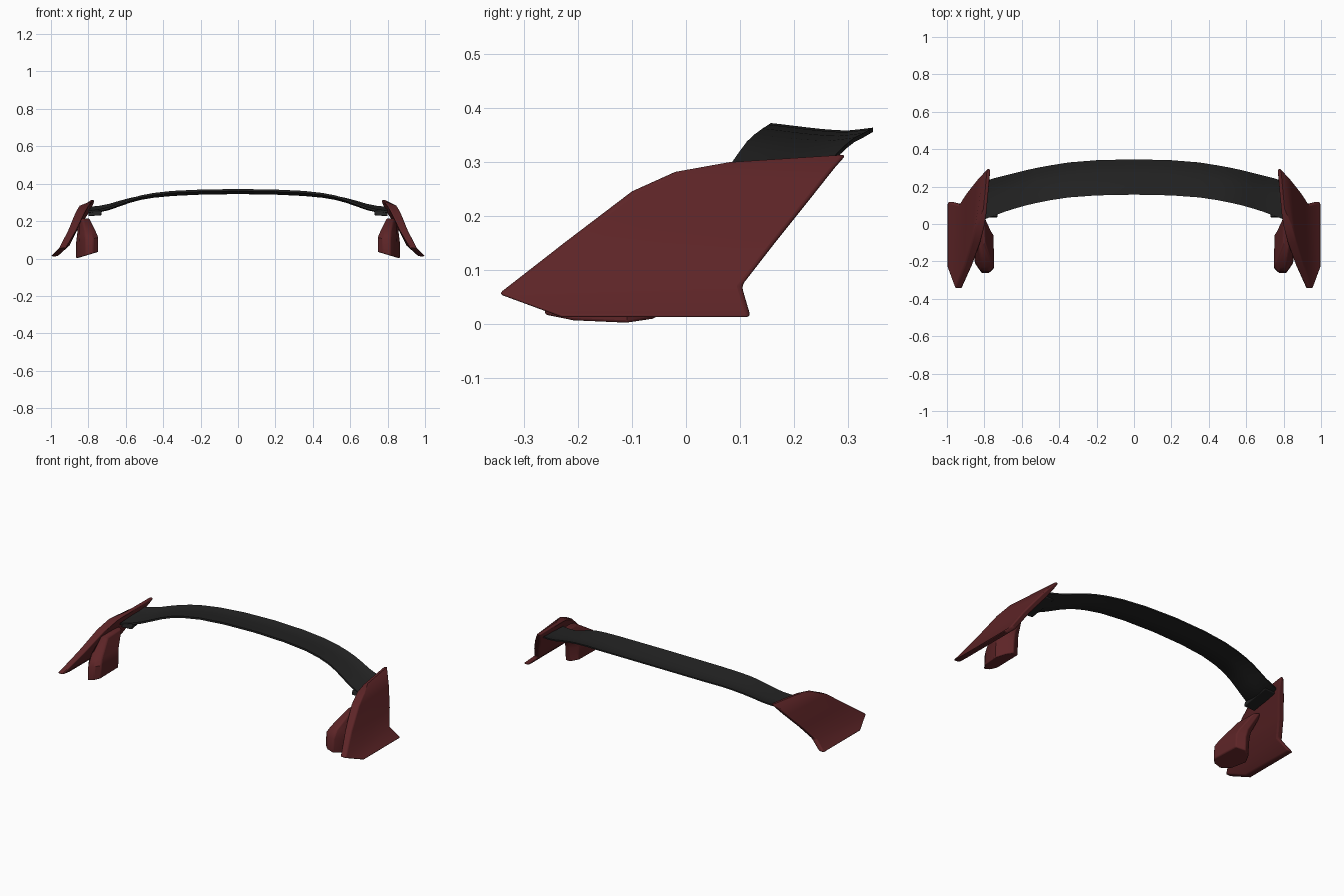
import bpy, bmesh, math

if "Cube" in bpy.data.objects:
    bpy.data.objects.remove(bpy.data.objects["Cube"])


def material(name, rgb):
    m = bpy.data.materials.new(name)
    m.diffuse_color = (*rgb, 1)
    m.use_nodes = True
    m.node_tree.nodes["Principled BSDF"].inputs["Base Color"].default_value = m.diffuse_color
    return m


red = material("dark_red", (0.11, 0.018, 0.02))
black = material("soft_black", (0.017, 0.017, 0.017))


def loft(name, rings, mat, mirror=True, bevel=0.0, angle=35):
    """Skin a list of closed rings and cap both ends."""
    bm = bmesh.new()
    vs = [[bm.verts.new(p) for p in r] for r in rings]
    n = len(vs[0])
    for a, b in zip(vs, vs[1:]):
        for i in range(n):
            j = (i + 1) % n
            bm.faces.new((a[i], a[j], b[j], b[i]))
    bm.faces.new(vs[0][::-1])
    bm.faces.new(vs[-1])
    bmesh.ops.recalc_face_normals(bm, faces=bm.faces)
    me = bpy.data.meshes.new(name)
    bm.to_mesh(me)
    bm.free()
    me.materials.append(mat)
    ob = bpy.data.objects.new(name, me)
    bpy.context.collection.objects.link(ob)
    bpy.context.view_layer.objects.active = ob
    ob.select_set(True)
    bpy.ops.object.shade_smooth_by_angle(angle=math.radians(angle))
    ob.select_set(False)
    if bevel:
        b = ob.modifiers.new("soft_edges", 'BEVEL')
        b.width = bevel
        b.segments = 3
        b.limit_method = 'ANGLE'
        b.angle_limit = math.radians(40)
    if mirror:
        ob.modifiers.new("mirror", 'MIRROR')
    return ob


# End plates: front y, z, outer x, inner x, then the same for the rear edge
levels = [
    (-.23, .012, 1.0, .965, .12, .012, 1.0, .965),
    (-.347, .055, .957, .92, .103, .07, .937, .90),
    (-.225, .15, .908, .865, .165, .15, .897, .86),
    (-.10, .245, .87, .82, .237, .24, .84, .80),
    (-.02, .281, .85, .80, .275, .288, .805, .775),
    (.08, .299, .805, .785, .297, .313, .785, .765),
]
loft("end_plate", [[(xo, yf, zf), (xo2, yr, zr), (xi2, yr, zr), (xi, yf, zf)]
                   for yf, zf, xo, xi, yr, zr, xo2, xi2 in levels], red, bevel=.008)

# Mounting feet: leaf-shaped base rising to a rear wedge under the plate
base = [(.747, -.235), (.775, -.262), (.815, -.262), (.85, -.21), (.865, -.11),
        (.84, -.06), (.80, -.035), (.752, -.06)]


def foot_ring(cx, cy, sx, sy, z, tilt):
    return [(cx + (x - .805) * sx, cy + (y + .15) * sy,
             z - (x - .805) * tilt) for x, y in base]


loft("mounting_foot", [foot_ring(.805, -.15, 1, 1, .018, .3),
                       foot_ring(.805, -.145, 1, 1, .10, .2),
                       foot_ring(.808, -.125, .85, .95, .14, 0),
                       foot_ring(.825, -.03, .5, .75, .215, 0)], red, bevel=.006)

# Wing blade: x, leading edge y and z, trailing edge y and z
half = [(0, .157, .368, .346, .361), (.2, .153, .365, .341, .358),
        (.35, .142, .358, .329, .351), (.45, .127, .347, .313, .343),
        (.52, .113, .334, .300, .333), (.58, .099, .315, .287, .321),
        (.64, .082, .291, .272, .305), (.69, .066, .272, .259, .290),
        (.74, .047, .260, .247, .280), (.80, .025, .252, .228, .274)]
stations = [(-x, *r) for x, *r in half[:0:-1]] + half


def section(x, y0, z0, y1, z1):
    pts = []
    steps = 8
    for side in (1, -1):
        for k in range(steps + 1):
            t = k / steps if side == 1 else 1 - k / steps
            thick = .004 + .005 * math.sin(math.pi * min(1, t * 1.2 + .1))
            z = z0 + (z1 - z0) * t - .010 * math.sin(math.pi * t)
            pts.append((x, y0 + (y1 - y0) * t, z + side * max(thick, .003) - .002))
    return pts


loft("wing_blade", [section(*s) for s in stations], black, mirror=False, angle=50)

# Blade brackets: short blocks joining the blade to each end plate
loft("blade_bracket", [[(x, .035, z0), (x, .21, z0 + .03), (x, .21, .268), (x, .04, .255)]
                       for x, z0 in ((.73, .23), (.80, .226))], black, bevel=.006)
